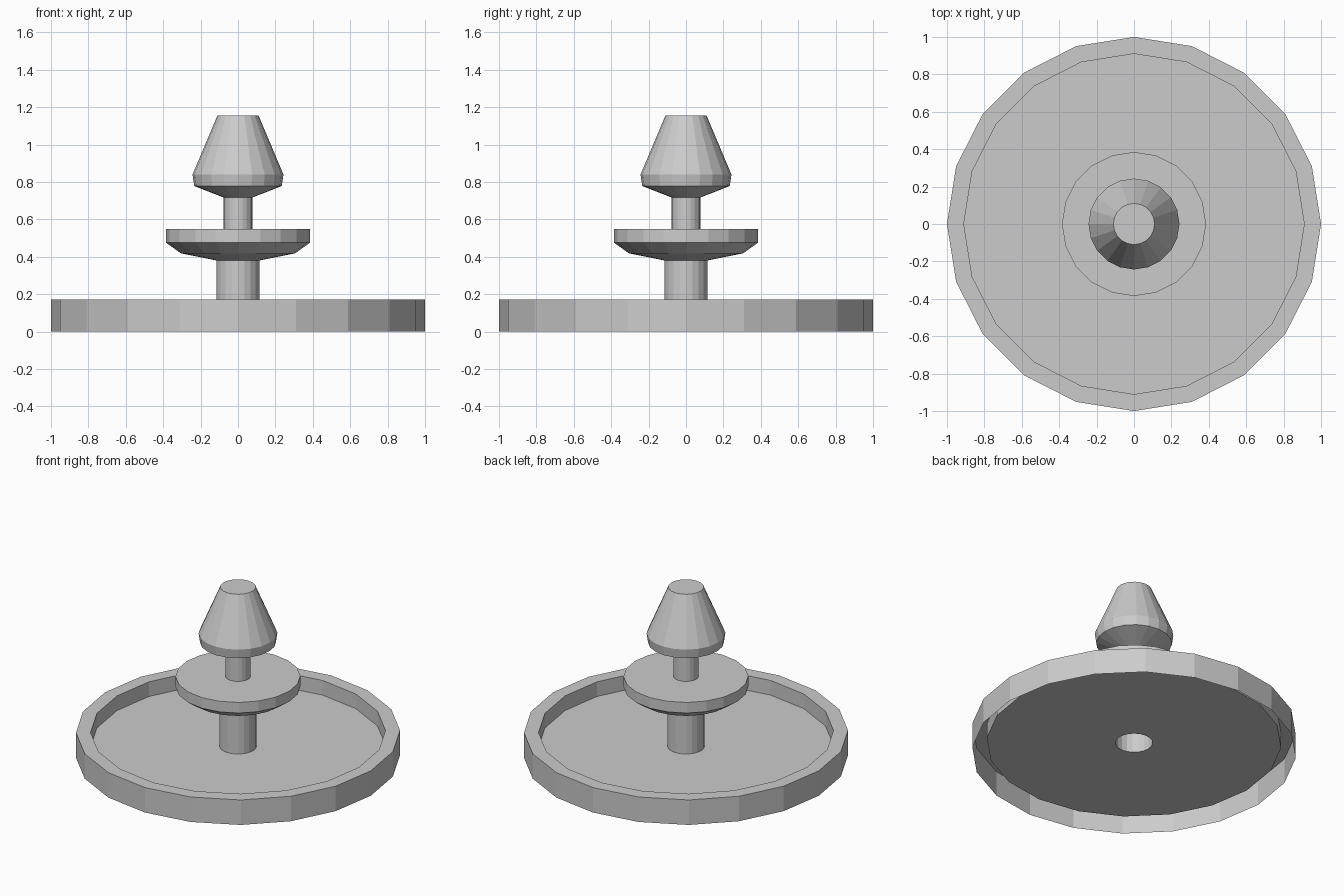
import bpy
import bmesh
from math import cos, sin, pi

if "Cube" in bpy.data.objects:
    bpy.data.objects.remove(bpy.data.objects["Cube"])

SIDES = 20


def lathe(name, profile, cap_top=False):
    """Turn a (radius, height) profile around z into a flat-faceted shell."""
    bm = bmesh.new()
    rings = [[bm.verts.new((r * cos(2 * pi * i / SIDES), r * sin(2 * pi * i / SIDES), z))
              for i in range(SIDES)] for r, z in profile]
    for a, b in zip(rings, rings[1:]):
        for i in range(SIDES):
            j = (i + 1) % SIDES
            bm.faces.new((a[i], a[j], b[j], b[i]))
    if cap_top:
        bm.faces.new(rings[-1])
    mesh = bpy.data.meshes.new(name)
    bm.to_mesh(mesh)
    bm.free()
    obj = bpy.data.objects.new(name, mesh)
    bpy.context.collection.objects.link(obj)
    return obj


# wide basin: outer wall, flat rim, inner wall and raised floor, open underneath
lathe("basin", [(1, 0), (1, 0.17), (0.91, 0.17), (0.91, 0.07), (0.115, 0.07)])

# hollow lower column rising from the floor
lathe("lower_column", [(0.115, 0.07), (0.115, 0.38)])

# flared upper bowl with a flat top
lathe("upper_bowl", [(0.115, 0.38), (0.305, 0.418), (0.385, 0.475),
                     (0.385, 0.547), (0.078, 0.547)])

# thin upper column
lathe("upper_column", [(0.078, 0.547), (0.078, 0.717)])

# tapered finial on top
lathe("finial", [(0.078, 0.717), (0.234, 0.778), (0.243, 0.84), (0.11, 1.155)],
      cap_top=True)
